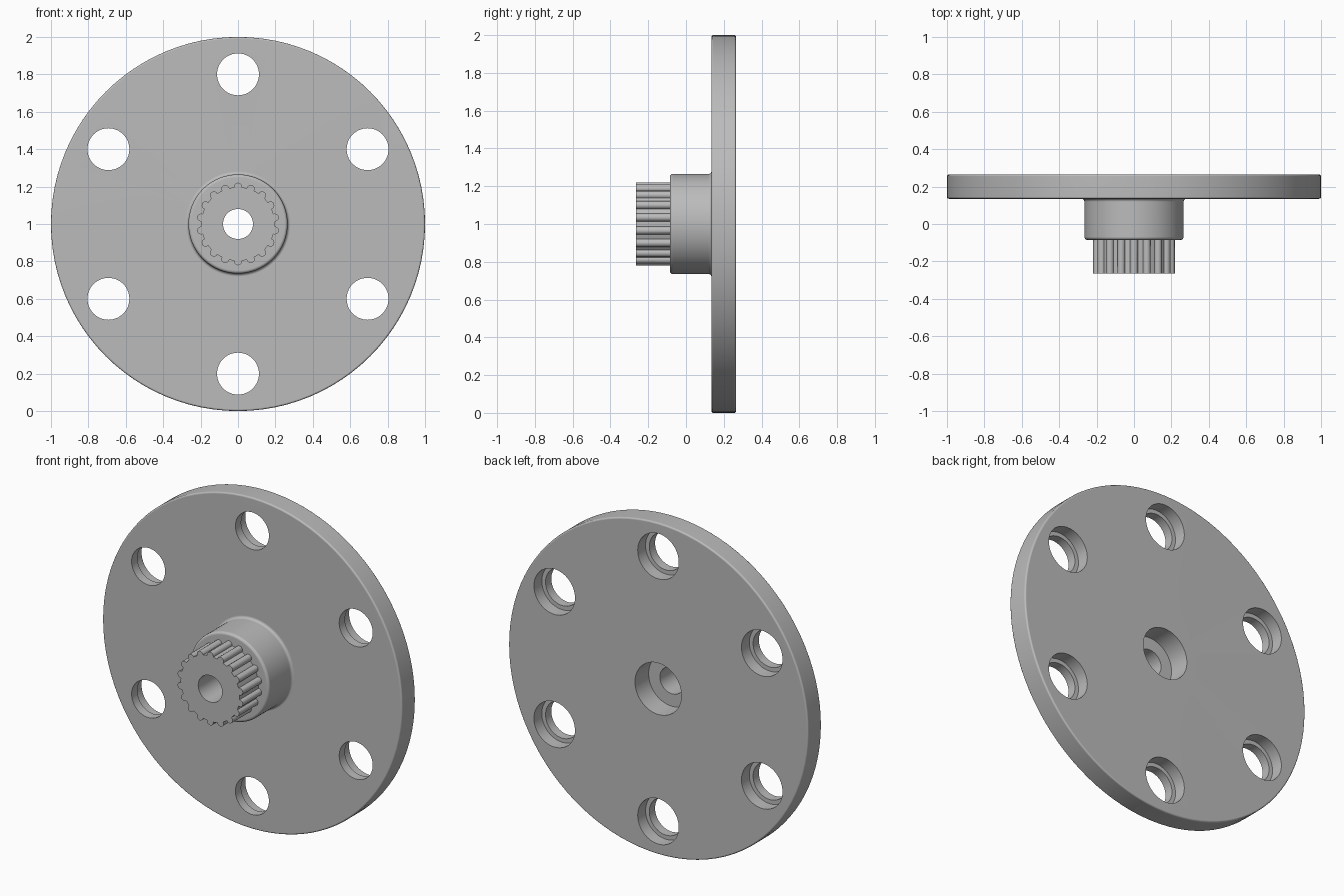
import bpy, bmesh, math
from mathutils import Vector, Matrix

if "Cube" in bpy.data.objects:
    bpy.data.objects.remove(bpy.data.objects["Cube"])

grey = bpy.data.materials.new("satin_grey")
grey.use_nodes = True
colour = (0.5, 0.5, 0.5, 1)
grey.diffuse_color = colour
grey.node_tree.nodes["Principled BSDF"].inputs["Base Color"].default_value = colour

CENTRE = Vector((0, 0, 1))
FRONT, SHOULDER, PLATE, BACK = -0.265, -0.085, 0.135, 0.265


def rounded(corners, steps=4):
    """Turn (radius, y, fillet) corners into a closed outline with rounded corners."""
    outline = []
    for i, (r, y, fillet) in enumerate(corners):
        p = Vector((r, y))
        if not fillet:
            outline.append(p)
            continue
        a = (Vector(corners[i - 1][:2]) - p).normalized() * fillet
        b = (Vector(corners[(i + 1) % len(corners)][:2]) - p).normalized() * fillet
        for k in range(steps + 1):
            t = math.pi / 2 * k / steps
            outline.append(p + a * (1 - math.sin(t)) + b * (1 - math.cos(t)))
    return outline


def turn(bm, outline, axis_point, segments):
    """Spin a closed outline round an axis parallel to y."""
    rings = []
    for i in range(segments):
        spin = Matrix.Rotation(math.tau * i / segments, 3, 'Y')
        rings.append([bm.verts.new(axis_point + spin @ Vector((0, p.y, p.x)))
                      for p in outline])
    n = len(outline)
    for i, ring in enumerate(rings):
        after = rings[(i + 1) % segments]
        for j in range(n):
            k = (j + 1) % n
            bm.faces.new((ring[j], ring[k], after[k], after[j]))


def finish(bm, name):
    # Drop degenerate faces on the axis and close the skin
    bmesh.ops.remove_doubles(bm, verts=bm.verts, dist=1e-5)
    bmesh.ops.recalc_face_normals(bm, faces=bm.faces)
    mesh = bpy.data.meshes.new(name)
    bm.to_mesh(mesh)
    bm.free()
    mesh.materials.append(grey)
    obj = bpy.data.objects.new(name, mesh)
    bpy.context.collection.objects.link(obj)
    return obj


def around(count, radius):
    for i in range(count):
        a = math.tau * i / count
        yield CENTRE + Vector((math.sin(a), 0, math.cos(a))) * radius


def rods(name, count, ring_radius, sections, segments):
    """Ring of solid stepped rods; sections are (radius, y start, y end)."""
    bm = bmesh.new()
    for point in around(count, ring_radius):
        profile = [(r, y) for r, y0, y1 in sections for y in (y0, y1)]
        loops = []
        for r, y in profile:
            loops.append([bm.verts.new(point + Vector((r * math.sin(a), y, r * math.cos(a))))
                          for a in (math.tau * s / segments for s in range(segments))])
        for one, two in zip(loops, loops[1:]):
            for s in range(segments):
                e = (s + 1) % segments
                bm.faces.new((one[s], one[e], two[e], two[s]))
        bm.faces.new(loops[0])
        bm.faces.new(loops[-1])
    return finish(bm, name)


# Turned body: splined shaft core, hub, disc and stepped bore
bm = bmesh.new()
turn(bm, rounded([
    (0.08, FRONT, 0), (0.197, FRONT, 0), (0.197, SHOULDER, 0),
    (0.265, SHOULDER, 0.016), (0.265, PLATE, 0.016),
    (1.0, PLATE, 0.01), (1.0, BACK, 0.01),
    (0.155, BACK, 0), (0.155, PLATE, 0), (0.08, PLATE, 0)]), CENTRE, 96)
body = finish(bm, "flanged_hub")

# Spline ribs and stepped bolt holes
ribs = rods("spline_ribs", 18, 0.2, [(0.021, FRONT, SHOULDER + 0.02)], 16)
holes = rods("bolt_hole_cutters", 6, 0.8,
             [(0.112, PLATE - 0.05, 0.19), (0.137, 0.19, BACK + 0.05)], 48)

bpy.context.view_layer.objects.active = body
for tool, operation in ((ribs, 'UNION'), (holes, 'DIFFERENCE')):
    mod = body.modifiers.new(tool.name, 'BOOLEAN')
    mod.object, mod.operation, mod.solver = tool, operation, 'EXACT'
    bpy.ops.object.modifier_apply(modifier=mod.name)
    bpy.data.objects.remove(tool)

# Smooth curved walls, keep machined edges crisp
bpy.ops.object.select_all(action='DESELECT')
body.select_set(True)
bpy.ops.object.shade_smooth_by_angle(angle=math.radians(35))
body.modifiers.new("even_shading", 'WEIGHTED_NORMAL').keep_sharp = True
